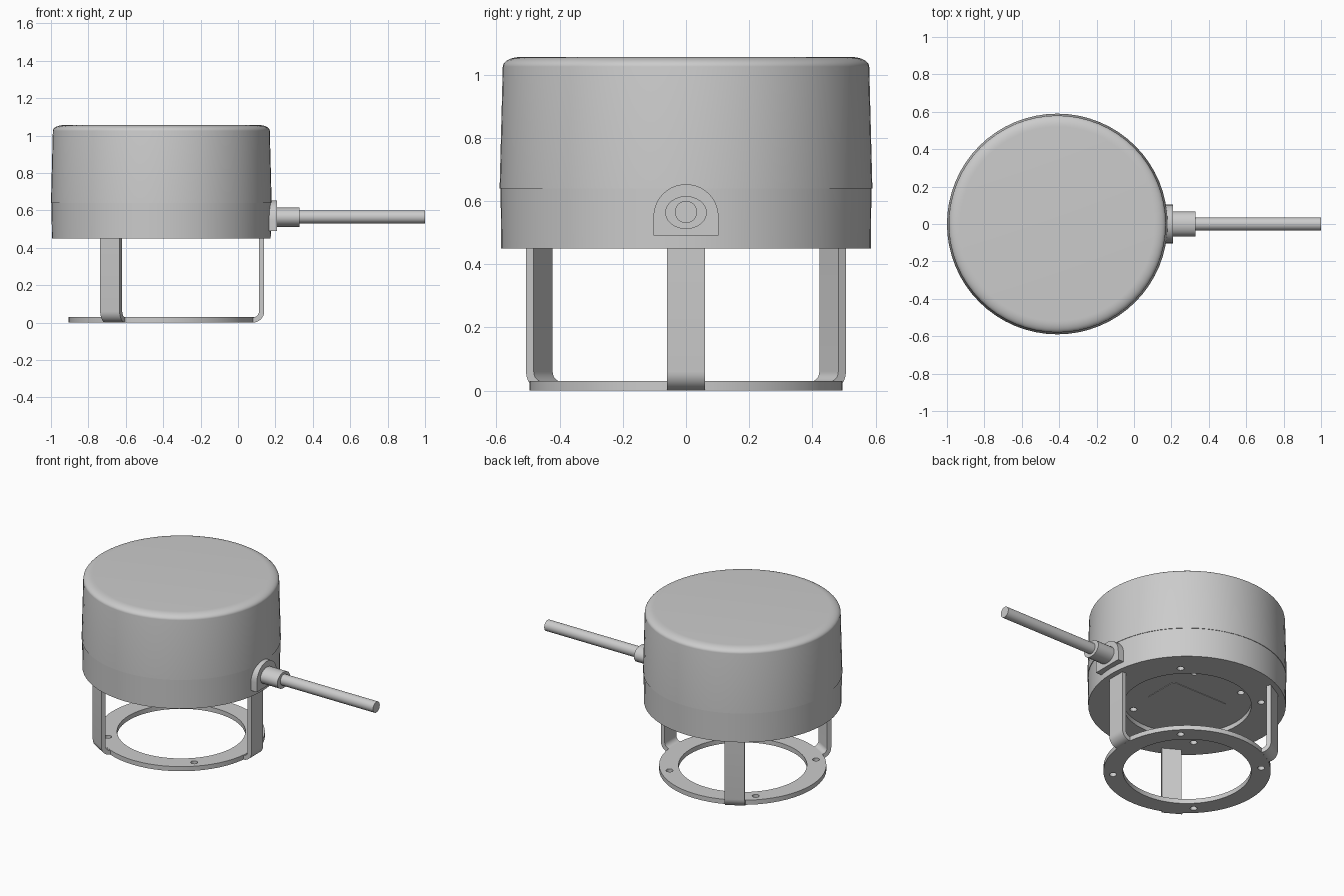
import bpy, bmesh, math
from mathutils import Matrix, Vector

if "Cube" in bpy.data.objects:
    bpy.data.objects.remove(bpy.data.objects["Cube"])

CX = -0.41                      # axis of the drum
grey = bpy.data.materials.new("light_grey")
grey.diffuse_color = (0.6, 0.6, 0.6, 1)
grey.use_nodes = True
grey.node_tree.nodes["Principled BSDF"].inputs["Base Color"].default_value = grey.diffuse_color


def finish(name, bm, smooth=True):
    bmesh.ops.recalc_face_normals(bm, faces=bm.faces)
    me = bpy.data.meshes.new(name)
    bm.to_mesh(me)
    bm.free()
    me.materials.append(grey)
    ob = bpy.data.objects.new(name, me)
    bpy.context.collection.objects.link(ob)
    bpy.ops.object.select_all(action='DESELECT')
    ob.select_set(True)
    bpy.context.view_layer.objects.active = ob
    if smooth:
        bpy.ops.object.shade_smooth_by_angle(angle=math.radians(32))
    return ob


def arc(cx, cy, r, a0, a1, n=8, ry=None):
    ry = r if ry is None else ry
    angs = [math.radians(a0 + (a1 - a0) * i / n) for i in range(n + 1)]
    return [(cx + r * math.cos(a), cy + ry * math.sin(a)) for a in angs]


def lathe(name, profile, closed=False, steps=64):
    """Spin an (r, z) profile about the drum axis."""
    bm = bmesh.new()
    vs = [bm.verts.new((r, 0, z)) for r, z in profile]
    es = [bm.edges.new(p) for p in zip(vs, vs[1:])]
    if closed:
        es.append(bm.edges.new((vs[-1], vs[0])))
    bmesh.ops.spin(bm, geom=vs + es, axis=(0, 0, 1), cent=(0, 0, 0),
                   angle=2 * math.pi, steps=steps, use_merge=True)
    bmesh.ops.remove_doubles(bm, verts=bm.verts, dist=1e-5)
    bmesh.ops.translate(bm, verts=bm.verts, vec=(CX, 0, 0))
    return finish(name, bm)


def prism(name, pts, u, v, origin, extrude):
    """Extrude a 2D outline lying in the u, v plane."""
    u, v, origin = Vector(u), Vector(v), Vector(origin)
    bm = bmesh.new()
    face = bm.faces.new([bm.verts.new(origin + u * a + v * b) for a, b in pts])
    new = bmesh.ops.extrude_face_region(bm, geom=[face])["geom"]
    bmesh.ops.translate(bm, vec=extrude,
                        verts=[g for g in new if isinstance(g, bmesh.types.BMVert)])
    return finish(name, bm)


# Domed cap and base of the drum, the base with a shallow recess below
lathe("drum_cap", [(0, 0.64), (0.59, 0.64), (0.58, 1.025)]
      + arc(0.52, 1.025, 0.06, 10, 90, 7, ry=0.031) + [(0, 1.056)])
base = lathe("drum_base", [(0, 0.48), (0.38, 0.48), (0.38, 0.45), (0.585, 0.45),
                           (0.587, 0.64), (0, 0.64)])

# Mounting ring
ring = lathe("mounting_ring", [(0.38, 0), (0.495, 0), (0.495, 0.03), (0.38, 0.03)], True)

# Screw holes: four through ring and base, four in the recess
bm = bmesh.new()
holes = [(0.44 * math.cos(math.radians(a)), 0.44 * math.sin(math.radians(a)), -0.1, 0.5)
         for a in (45, 135, 225, 315)]
holes += [(sx * 0.18, sy * 0.28, 0.4, 0.52) for sx in (-1, 1) for sy in (-1, 1)]
for x, y, z0, z1 in holes:
    bmesh.ops.create_cone(bm, cap_ends=True, segments=20, radius1=0.021, radius2=0.021,
                          depth=z1 - z0,
                          matrix=Matrix.Translation((CX + x, y, (z0 + z1) / 2)))
cutter = finish("hole_cutter", bm, False)
cutter.hide_render = True
for ob in (base, ring):
    bpy.context.view_layer.objects.active = ob
    mod = ob.modifiers.new("holes", 'BOOLEAN')
    mod.operation, mod.solver, mod.object = 'DIFFERENCE', 'EXACT', cutter
    # holes go in before the smooth shading modifier, if there is one
    bpy.ops.object.modifier_move_to_index(modifier=mod.name, index=0)
    bpy.ops.object.modifier_apply(modifier=mod.name)
bpy.data.objects.remove(cutter)

# Three bent straps holding the ring
strap = ([(0.488, 0)] + arc(0.49, 0.06, 0.06, -90, 0) + [(0.55, 0.45), (0.522, 0.45)]
         + arc(0.49, 0.06, 0.032, 0, -90) + [(0.488, 0.028)])
for i in range(3):
    a = math.radians(120 * i)
    out, side = Vector((math.cos(a), math.sin(a), 0)), Vector((-math.sin(a), math.cos(a), 0))
    prism(f"strap_{i + 1}", strap, out, (0, 0, 1), Vector((CX, 0, 0)) - side * 0.06, side * 0.12)

# Rounded plate on the underside
label = []
for sx, sy, a in ((1, 1, 0), (-1, 1, 90), (-1, -1, 180), (1, -1, 270)):
    label += arc(sx * 0.18, sy * 0.095, 0.03, a, a + 90, 5)
prism("underside_plate", label, (1, 0, 0), (0, 1, 0), (CX, 0, 0.482), (0, 0, -0.005))

# Cable outlet: arched flange, oval sleeve and cable
Y, Z = (0, 1, 0), (0, 0, 1)
flange = [(-0.103, 0.49), (0.103, 0.49)] + arc(0, 0.55, 0.103, 0, 180, 20)
prism("cable_flange", flange, Y, Z, (0.14, 0, 0), (0.068, 0, 0))
prism("cable_sleeve", arc(0, 0.563, 0.066, 0, 345, 23, ry=0.052), Y, Z,
      (0.2, 0, 0), (0.13, 0, 0))
prism("cable", arc(0, 0.565, 0.035, 0, 345, 23), Y, Z, (0.32, 0, 0), (0.68, 0, 0))
